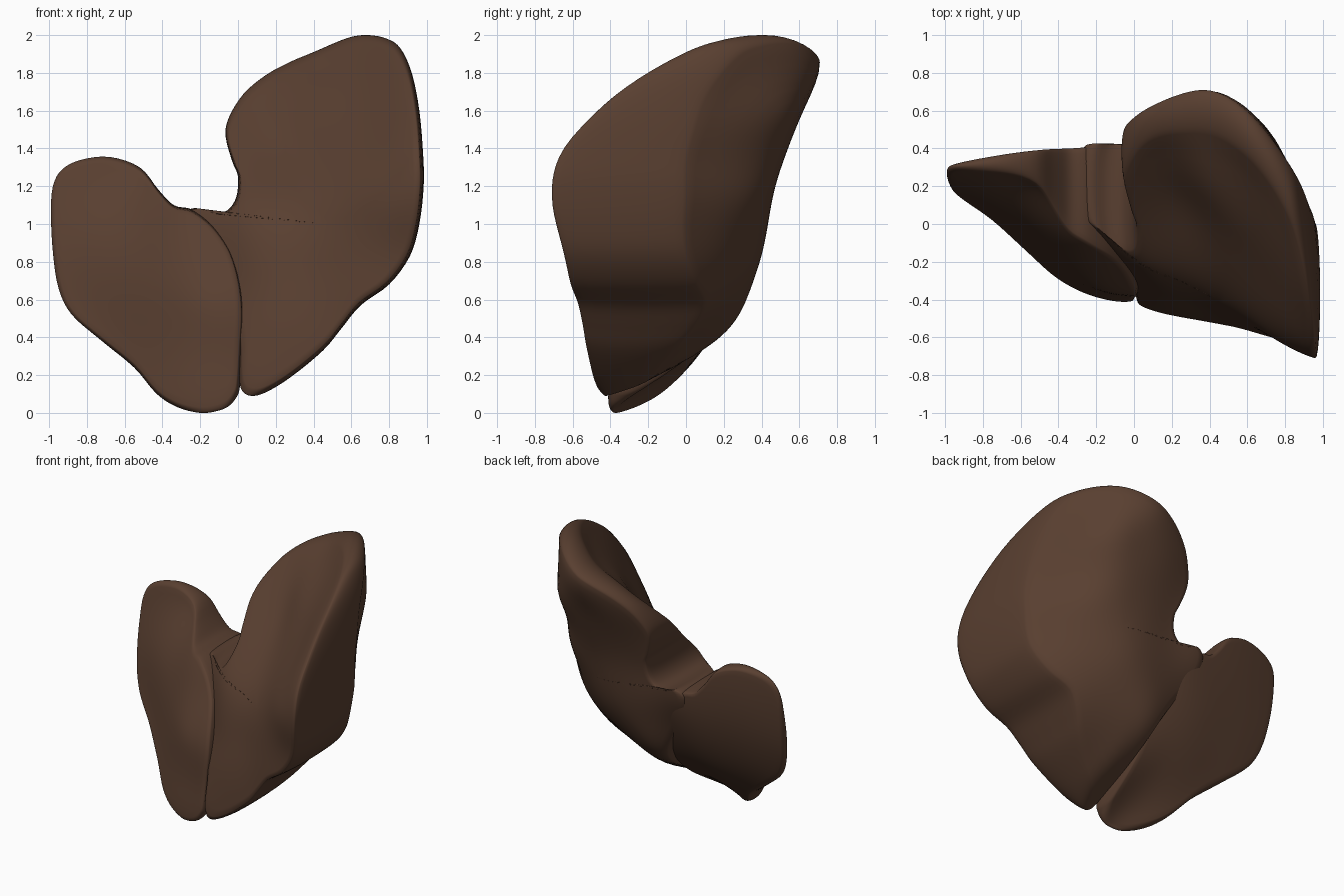
import bpy, bmesh, math

brown = bpy.data.materials.new("liver brown")
brown.diffuse_color = (0.1, 0.05, 0.03, 1)


def surface(samples, c=0.15, relax=0.008):
    """Smooth depth y over (x, z) through scattered (x, z, y) samples."""
    n = len(samples)
    mean = sum(s[2] for s in samples) / n

    def phi(x, z, s):
        return math.sqrt((x - s[0]) ** 2 + (z - s[1]) ** 2 + c * c)
    m = [[phi(p[0], p[1], q) - (relax if p is q else 0) for q in samples] + [p[2] - mean]
         for p in samples]
    for i in range(n):
        k = max(range(i, n), key=lambda r: abs(m[r][i]))
        m[i], m[k] = m[k], m[i]
        for r in range(n):
            if r != i:
                f = m[r][i] / m[i][i]
                m[r] = [a - f * b for a, b in zip(m[r], m[i])]
    w = [m[i][n] / m[i][i] for i in range(n)]
    return lambda x, z: mean + sum(wi * phi(x, z, s) for wi, s in zip(w, samples))


def smooth_loop(pts, steps=4):
    """Closed Catmull-Rom curve through the outline points."""
    out, n = [], len(pts)
    for i in range(n):
        a, b, c, d = (pts[(i + k) % n] for k in (-1, 0, 1, 2))
        for s in range(steps):
            t = s / steps
            out.append(tuple(0.5 * (2 * q + (r - p) * t + (2 * p - 5 * q + 4 * r - u) * t * t
                             + (3 * q - p - 3 * r + u) * t ** 3)
                             for p, q, r, u in zip(a, b, c, d)))
    return out


def lobe(name, outline, centre, front, back, inner=0.955, rings=16, arc=12):
    """Solid between two depth surfaces, with a rounded rim on the outline."""
    loop = smooth_loop(outline)
    F, B = surface(front), surface(back)
    n, (cx, cz) = len(loop), centre

    def depth(x, z, blend):
        f = F(x, z)
        return f + blend * (max(B(x, z), f + 0.04) - f)
    levels = [(inner * i / rings, 0) for i in range(1, rings + 1)]
    for i in range(1, arc):
        a = math.pi * i / arc
        levels.append((inner + (1 - inner) * math.sin(a), (1 - math.cos(a)) / 2))
    levels += [(inner * i / rings, 1) for i in range(rings, 0, -1)]
    bm = bmesh.new()
    grid = []
    for t, blend in levels:
        row = []
        for x, z in loop:
            px, pz = cx + (x - cx) * t, cz + (z - cz) * t
            row.append(bm.verts.new((px, depth(px, pz, blend), pz)))
        grid.append(row)
    for a, b in zip(grid, grid[1:]):
        for i in range(n):
            j = (i + 1) % n
            bm.faces.new((a[i], a[j], b[j], b[i]))
    for row, blend in ((grid[0], 0), (grid[-1], 1)):
        tip = bm.verts.new((cx, depth(cx, cz, blend), cz))
        for i in range(n):
            bm.faces.new((tip, row[i], row[(i + 1) % n]))
    bmesh.ops.recalc_face_normals(bm, faces=bm.faces)
    for f in bm.faces:
        f.smooth = True
    me = bpy.data.meshes.new(name)
    bm.to_mesh(me)
    bm.free()
    me.materials.append(brown)
    ob = bpy.data.objects.new(name, me)
    bpy.context.collection.objects.link(ob)
    return ob


# Large lobe: hollow upper front, blunt outer side, neck tucked behind the small lobe
lobe("large_lobe",
     [(0.02, 0.12), (0.07, 0.09), (0.15, 0.11), (0.28, 0.19), (0.45, 0.33), (0.55, 0.45),
      (0.65, 0.57), (0.8, 0.68), (0.91, 0.83), (0.96, 1.0), (0.983, 1.2), (0.98, 1.37),
      (0.96, 1.6), (0.92, 1.8), (0.86, 1.93), (0.79, 1.98), (0.69, 2.0), (0.58, 1.985),
      (0.4, 1.91), (0.28, 1.86), (0.15, 1.79), (0.03, 1.69), (-0.05, 1.56), (-0.065, 1.46),
      (-0.03, 1.33), (0.0, 1.25), (-0.01, 1.14), (-0.06, 1.07), (-0.14, 1.055),
      (-0.23, 1.085), (-0.29, 1.04), (-0.28, 0.93), (-0.22, 0.8), (-0.13, 0.67),
      (-0.04, 0.5), (0.0, 0.35), (0.005, 0.2)],
     (0.45, 1.0),
     [(0.05, 0.15, -0.44), (0.3, 0.25, -0.5), (0.5, 0.45, -0.535), (0.1, 0.5, -0.40),
      (0.66, 0.62, -0.58), (0.35, 0.75, -0.43), (0.05, 0.8, -0.3), (0.05, 1.08, -0.2),
      (-0.25, 0.97, -0.02), (-0.15, 0.72, -0.15), (0.42, 1.05, -0.37), (0.72, 1.15, -0.58),
      (0.87, 0.87, -0.64), (0.93, 1.1, -0.70), (0.92, 1.4, -0.63), (0.92, 1.7, -0.36),
      (0.83, 1.93, 0.03), (0.7, 1.97, 0.25), (0.75, 1.5, -0.34), (0.5, 1.5, -0.05),
      (0.25, 1.4, 0.1), (0.0, 1.45, 0.2), (0.4, 1.87, 0.48), (0.4, 1.7, 0.23),
      (0.1, 1.7, 0.44)],
     [(0.05, 0.13, -0.36), (0.05, 0.4, 0.18), (0.15, 0.2, -0.12), (0.28, 0.23, -0.15),
      (0.3, 0.45, 0.16), (0.41, 0.34, -0.04), (0.6, 0.55, 0.1), (0.4, 0.8, 0.37),
      (0.79, 0.72, 0.07), (0.05, 0.75, 0.36), (-0.25, 1.0, 0.41), (-0.18, 0.75, 0.31),
      (0, 1.15, 0.43), (0.4, 1.2, 0.47), (0.75, 1.15, 0.3), (0.93, 1.0, 0.0),
      (0.96, 1.35, 0.0), (0.93, 1.65, 0.08), (0.75, 1.6, 0.45), (0.45, 1.6, 0.61),
      (0.4, 1.84, 0.71), (0.1, 1.65, 0.61), (-0.05, 1.45, 0.5), (0.83, 1.9, 0.3),
      (0.65, 1.95, 0.55)])

# Small lobe: wedge that thins to the left
lobe("small_lobe",
     [(0.01, 0.14), (-0.01, 0.08), (-0.05, 0.035), (-0.11, 0.01), (-0.2, 0.0), (-0.32, 0.03),
      (-0.43, 0.1), (-0.55, 0.24), (-0.72, 0.38), (-0.88, 0.52), (-0.95, 0.66), (-0.98, 0.85),
      (-0.99, 1.05), (-0.98, 1.2), (-0.93, 1.29), (-0.83, 1.34), (-0.68, 1.355),
      (-0.52, 1.3), (-0.42, 1.18), (-0.34, 1.1), (-0.25, 1.08), (-0.17, 1.03),
      (-0.1, 0.96), (-0.03, 0.85), (0.015, 0.7), (0.035, 0.53), (0.025, 0.35)],
     (-0.45, 0.7),
     [(-0.98, 1.0, 0.23), (-0.9, 0.6, 0.13), (-0.75, 0.42, 0.02), (-0.5, 0.2, -0.21),
      (-0.3, 0.05, -0.35), (-0.1, 0.03, -0.41), (0, 0.3, -0.39), (0.0, 0.6, -0.36),
      (-0.2, 0.6, -0.33), (-0.1, 0.95, -0.18), (-0.3, 1.06, -0.08), (-0.5, 0.8, -0.07),
      (-0.5, 1.25, 0.2), (-0.8, 1.3, 0.27), (-0.75, 0.9, 0.11)],
     [(-0.1, 0.04, -0.36), (-0.3, 0.08, -0.2), (-0.5, 0.25, 0.02), (-0.75, 0.5, 0.18),
      (-0.95, 0.8, 0.26), (-0.94, 1.25, 0.32), (-0.6, 1.3, 0.38), (-0.3, 1.05, 0.4),
      (-0.08, 1.0, 0.4), (-0.3, 0.6, 0.27), (-0.3, 0.35, 0.1), (-0.55, 0.65, 0.27),
      (0, 0.6, 0.24), (0, 0.25, -0.04)])
